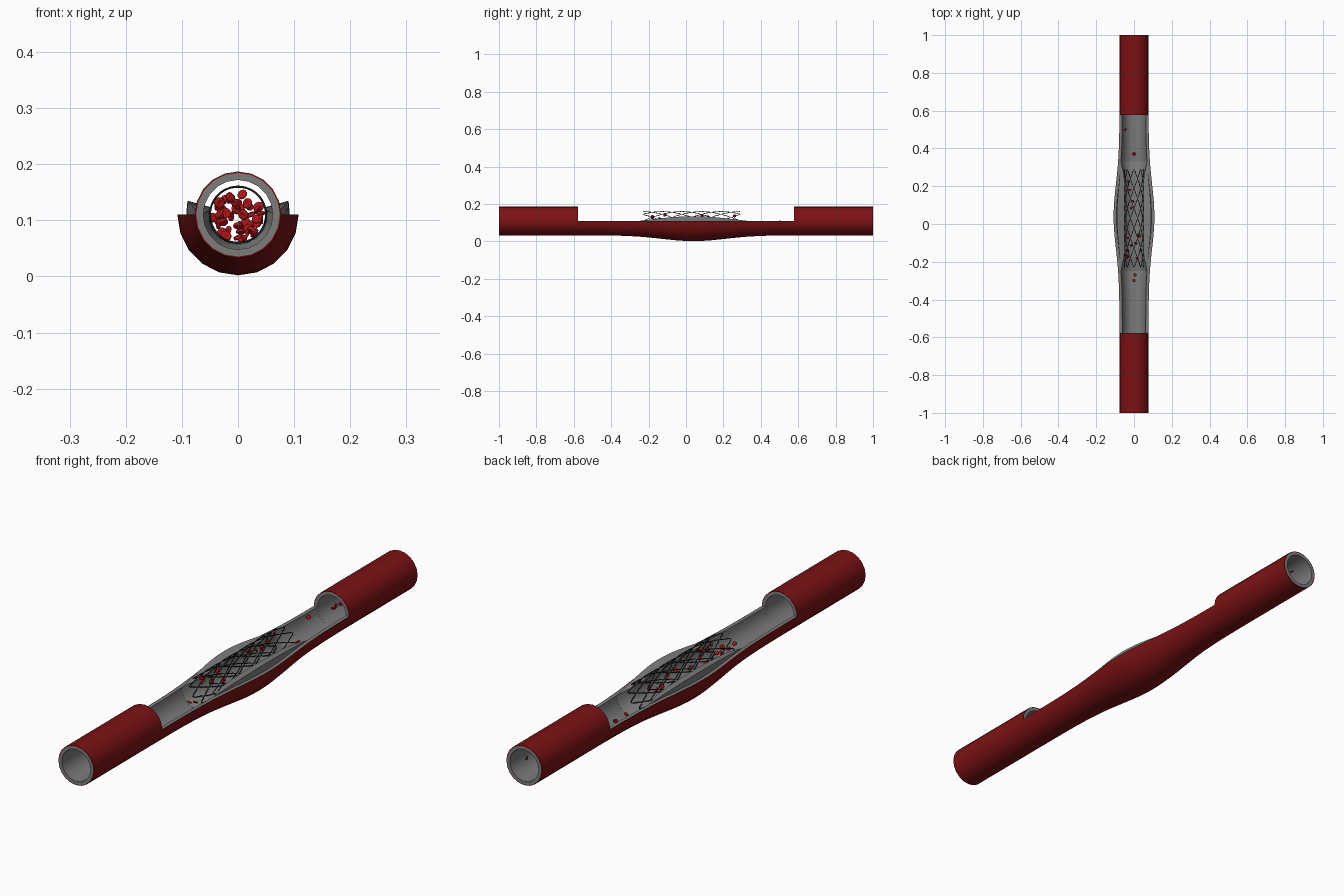
import bpy, bmesh, math, random
from mathutils import Vector, Euler

random.seed(7)
cube = bpy.data.objects.get("Cube")
if cube:
    bpy.data.objects.remove(cube, do_unlink=True)

AXIS_Z = 0.11      # height of the vessel centre line
CUT = 0.578        # the upper half is open between -CUT and CUT
MID = 0.04         # centre of the bulge


def material(name, rgb):
    m = bpy.data.materials.new(name)
    m.use_nodes = True
    m.diffuse_color = (*rgb, 1)
    m.node_tree.nodes["Principled BSDF"].inputs["Base Color"].default_value = (*rgb, 1)
    return m


wall_red = material("wall red", (0.2, 0.006, 0.007))
tissue_grey = material("tissue grey", (0.2, 0.2, 0.2))
cell_red = material("cell red", (0.4, 0.008, 0.01))
wire_dark = material("dark metal", (0.02, 0.02, 0.02))


def finish(name, bm, mat, angle=40):
    bmesh.ops.recalc_face_normals(bm, faces=bm.faces[:])
    mesh = bpy.data.meshes.new(name)
    bm.to_mesh(mesh)
    bm.free()
    mesh.materials.append(mat)
    ob = bpy.data.objects.new(name, mesh)
    bpy.context.collection.objects.link(ob)
    bpy.ops.object.select_all(action='DESELECT')
    ob.select_set(True)
    bpy.context.view_layer.objects.active = ob
    bpy.ops.object.shade_smooth_by_angle(angle=math.radians(angle))
    return ob


def bulge(y):
    return 0.031 * math.exp(-((y - MID) / 0.24) ** 2)


def span(a, b, n):
    return [a + (b - a) * i / n for i in range(n + 1)]


def shell(name, ys, r_out, r_in, mat, lift=None, segs=10):
    """Thick tube along y; lift(y) opens it to a trough whose rims rise by that angle."""
    bm = bmesh.new()
    full = lift is None
    n = 20 if full else segs + 1
    rings = []
    for y in ys:
        if full:
            angles = [math.tau * i / n for i in range(n)]
        else:
            angles = span(math.pi - lift(y), math.tau + lift(y), segs)
        rings.append([[bm.verts.new((r * math.cos(a), y, AXIS_Z + r * math.sin(a)))
                       for a in angles] for r in (r_out(y), r_in(y))])
    steps = [(i, (i + 1) % n) for i in range(n if full else n - 1)]
    for p, q in zip(rings, rings[1:]):
        for k in (0, 1):
            for i, j in steps:
                bm.faces.new((p[k][i], p[k][j], q[k][j], q[k][i]))
        if not full:
            for i in (0, n - 1):
                bm.faces.new((p[0][i], p[1][i], q[1][i], q[0][i]))
    for outer, inner in (rings[0], rings[-1]):
        for i, j in steps:
            bm.faces.new((outer[i], outer[j], inner[j], inner[i]))
    return finish(name, bm, mat)


# Vessel: red outer wall and grey lining, two closed ends and an open trough
layers = (("wall", 0.077, 0.0745, wall_red), ("lining", 0.0745, 0.062, tissue_grey))
for layer, ro, ri, mat in layers:
    for end, ys in (("front", (-1, -CUT)), ("back", (CUT, 1))):
        shell(f"{end}_{layer}", ys, lambda y: ro, lambda y: ri, mat)
    shell(f"open_{layer}", span(-CUT, CUT, 28), lambda y: ro + bulge(y),
          lambda y: ri + bulge(y), mat, lambda y: 0)


# Plaque: thick lens-shaped deposit between the lining and the stent
def swell(y):
    t = (y - MID) / 0.29
    return max(0, 1 - t * t)


shell("plaque", span(MID - 0.29, MID + 0.29, 24), lambda y: 0.0625 + bulge(y),
      lambda y: 0.0615 + bulge(y) - (0.0095 + bulge(y)) * min(1, 2.2 * swell(y)),
      tissue_grey, lambda y: 0.27 * swell(y))

# Stent: wavy wire rings joined by short struts
STENT_R, WAVES, RINGS, PITCH = 0.05, 8, 10, 0.0525
curve = bpy.data.curves.new("stent", 'CURVE')
curve.dimensions = '3D'
curve.bevel_depth = 0.0019
curve.bevel_resolution = 1
curve.use_fill_caps = True


def on_stent(a, y):
    return (STENT_R * math.cos(a), y, AXIS_Z + STENT_R * math.sin(a), 1)


def wire(points, cyclic):
    s = curve.splines.new('POLY')
    s.points.add(len(points) - 1)
    for p, co in zip(s.points, points):
        p.co = co
    s.use_cyclic_u = cyclic


for k in range(RINGS):
    y0 = -0.206 + k * PITCH
    sign = 1 if k % 2 else -1
    count = WAVES * 6
    wire([on_stent(math.tau * i / count,
                   y0 + sign * 0.022 * math.cos(math.tau * i / 6)) for i in range(count)], True)
    if k < RINGS - 1:
        for w in range(WAVES):
            a = math.tau * (w + (0 if sign > 0 else 0.5)) / WAVES
            wire([on_stent(a, y0 + 0.022), on_stent(a, y0 + PITCH - 0.022)], False)
curve.materials.append(wire_dark)
bpy.context.collection.objects.link(bpy.data.objects.new("stent", curve))

# Blood cells: dimpled discs drifting through the vessel
PROFILE = ((0.35, 0.2), (0.7, 0.34), (0.95, 0.2), (0.95, -0.2), (0.7, -0.34), (0.35, -0.2))


def add_cell(bm, centre, size):
    turn = Euler([random.uniform(0, math.tau) for _ in range(3)]).to_matrix()
    n = 12

    def vert(r, a, h):
        return bm.verts.new(centre + turn @ Vector((r * math.cos(a), r * math.sin(a), h)) * size)

    rings = [[vert(r, math.tau * i / n, h) for i in range(n)] for r, h in PROFILE]
    for p, q in zip(rings, rings[1:]):
        for i in range(n):
            j = (i + 1) % n
            bm.faces.new((p[i], p[j], q[j], q[i]))
    for ring, h in ((rings[0], 0.12), (rings[-1], -0.12)):
        pole = vert(0, 0, h)
        for i in range(n):
            bm.faces.new((ring[i], ring[(i + 1) % n], pole))


cells = bmesh.new()
for x, y, z in ((-0.045, 0.5, 0.105), (0.0, 0.37, 0.07), (0.005, -0.27, 0.08), (0, -0.3, 0.09)):
    add_cell(cells, Vector((x, y, z)), 0.009)
for low, high, number in ((-0.2, 0.28, 14), (0.62, 0.94, 36)):
    for _ in range(number):
        a, r = random.uniform(0, math.tau), 0.042 * math.sqrt(random.random())
        add_cell(cells, Vector((r * math.cos(a), random.uniform(low, high),
                                AXIS_Z - 0.004 + r * math.sin(a))), random.uniform(0.008, 0.011))
finish("blood_cells", cells, cell_red, 60)
